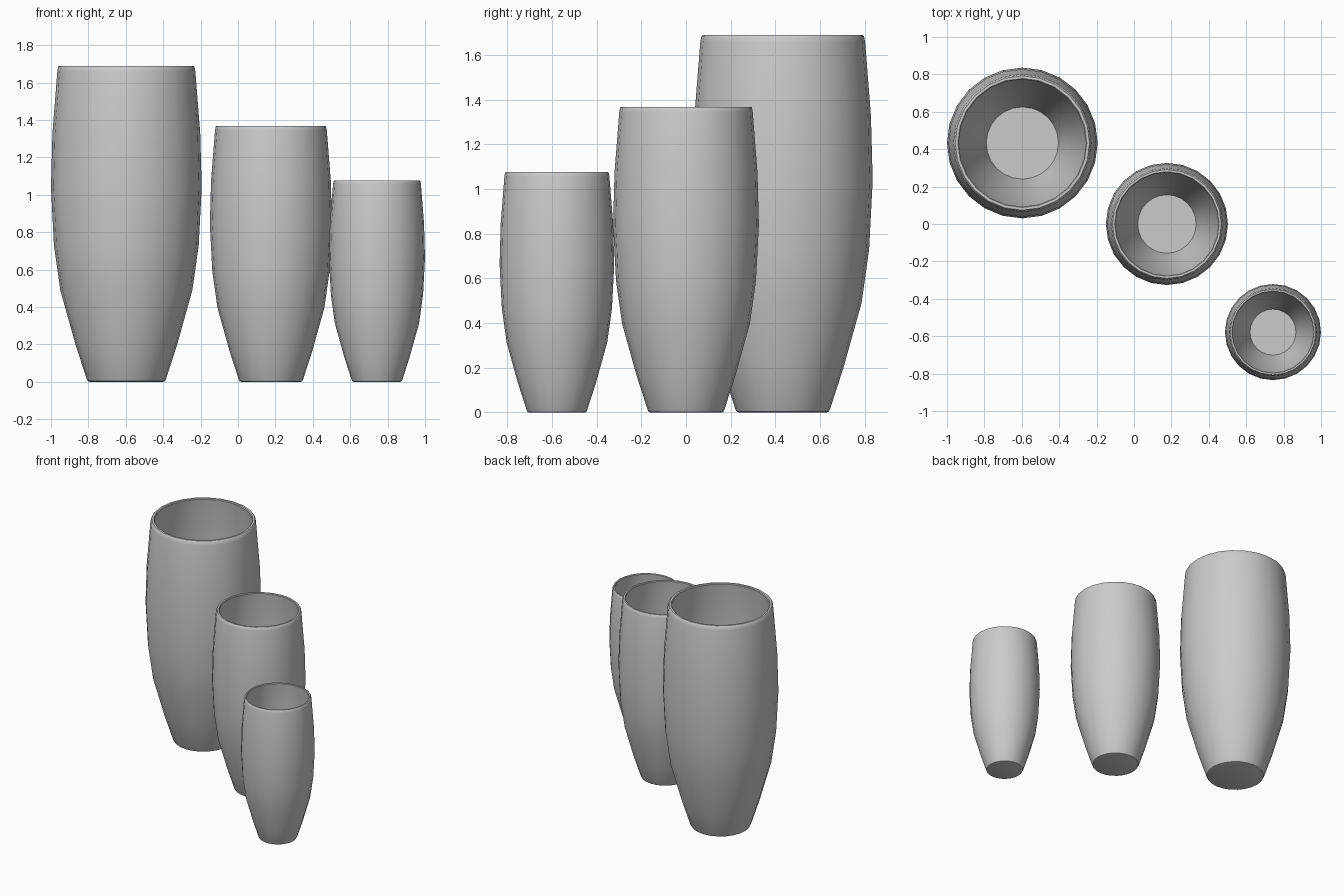
import bpy
import bmesh
from math import cos, sin, pi, radians

if "Cube" in bpy.data.objects:
    bpy.data.objects.remove(bpy.data.objects["Cube"])

SIDES = 24

# Large vase cross-section (radius, height): outside going up, rim, inside going down
OUTER = [(0.195, 0.0), (0.206, 0.004), (0.212, 0.015), (0.272, 0.2), (0.353, 0.49),
         (0.387, 0.73), (0.403, 1.04), (0.395, 1.33), (0.369, 1.66), (0.364, 1.685)]
RIM = [(0.359, 1.69), (0.345, 1.69), (0.340, 1.685)]
INNER = [(0.344, 1.66), (0.370, 1.33), (0.378, 1.04), (0.362, 0.73),
         (0.328, 0.49), (0.247, 0.2), (0.193, 0.03)]
PROFILE = OUTER + RIM + INNER


def make_vase(name, x, y, scale):
    bm = bmesh.new()
    rings = []
    for r, z in PROFILE:
        rings.append([bm.verts.new((r * scale * cos(2 * pi * i / SIDES),
                                    r * scale * sin(2 * pi * i / SIDES),
                                    z * scale)) for i in range(SIDES)])
    # Walls
    for a, b in zip(rings, rings[1:]):
        for i in range(SIDES):
            j = (i + 1) % SIDES
            bm.faces.new((a[i], a[j], b[j], b[i]))
    # Underside and inside floor
    bm.faces.new(rings[0][::-1])
    bm.faces.new(rings[-1])
    mesh = bpy.data.meshes.new(name)
    bm.to_mesh(mesh)
    bm.free()
    vase = bpy.data.objects.new(name, mesh)
    vase.location = (x, y, 0)
    bpy.context.collection.objects.link(vase)
    bpy.ops.object.select_all(action='DESELECT')
    vase.select_set(True)
    bpy.context.view_layer.objects.active = vase
    bpy.ops.object.shade_smooth_by_angle(angle=radians(40))


# Three sizes of the same vase in a diagonal row
make_vase("large_vase", -0.597, 0.433, 1.0)
make_vase("medium_vase", 0.176, 0.0, 0.81)
make_vase("small_vase", 0.743, -0.578, 0.637)
